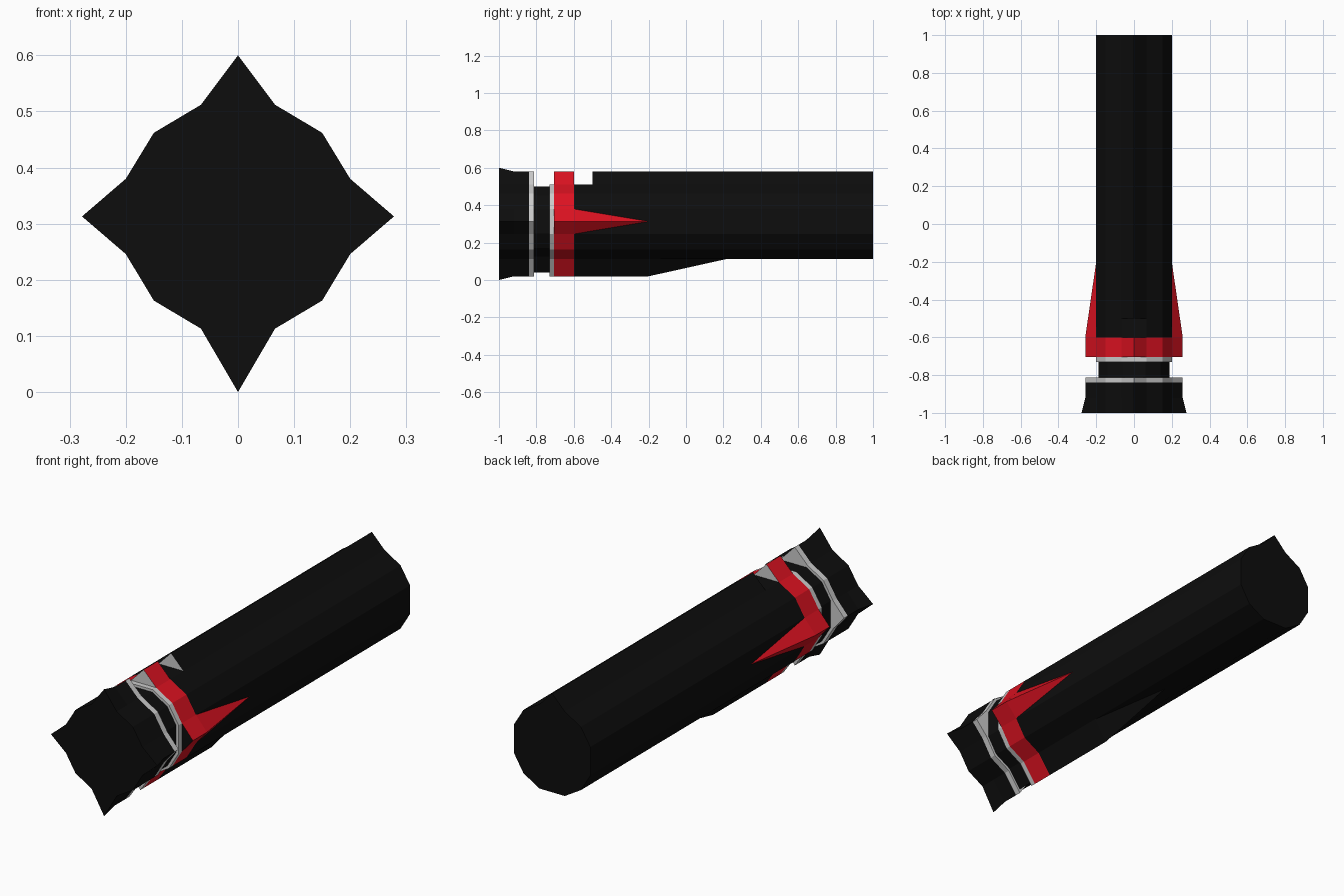
import bpy, bmesh

if "Cube" in bpy.data.objects:
    bpy.data.objects.remove(bpy.data.objects["Cube"])

def material(name, rgb):
    m = bpy.data.materials.new(name)
    m.diffuse_color = (*rgb, 1)
    m.use_nodes = True
    m.node_tree.nodes["Principled BSDF"].inputs["Base Color"].default_value = m.diffuse_color
    return m

BLACK = material("black", (0.004, 0.004, 0.004))
RED = material("red", (0.72, 0.006, 0.015))
ZC = 0.313

# star-shaped cross-section; ridge heights decide whether each point sticks out
def section(y, top=0.512, side=0.2, bottom=0.113, s=1.0):
    half = [(0.066, 0.512), (0.15, 0.462), (0.2, 0.38), None,
            (0.2, 0.246), (0.15, 0.163), (0.066, 0.113)]
    right = [(side, ZC) if p is None else (p[0] * s, ZC + (p[1] - ZC) * s) for p in half]
    pts = [(0, top)] + right + [(0, bottom)] + [(-x, z) for x, z in reversed(right)]
    return [(x, y, z) for x, z in pts]

def make(name, bm, mat):
    bmesh.ops.recalc_face_normals(bm, faces=bm.faces)
    me = bpy.data.meshes.new(name)
    bm.to_mesh(me)
    bm.free()
    if mat:
        me.materials.append(mat)
    ob = bpy.data.objects.new(name, me)
    bpy.context.collection.objects.link(ob)
    return ob

def loft(name, sections, mat=None, front=False, back=False):
    bm = bmesh.new()
    rings = [[bm.verts.new(p) for p in sec] for sec in sections]
    n = len(rings[0])
    for a, b in zip(rings, rings[1:]):
        for i in range(n):
            j = (i + 1) % n
            bm.faces.new((a[i], a[j], b[j], b[i]))
    if front:
        bm.faces.new(rings[0])
    if back:
        bm.faces.new(rings[-1])
    return make(name, bm, mat)

# ridge: triangular prism from y0 to y1 that tapers to an apex
def fin(name, base, tip, apex, y0, y1, mat):
    bm = bmesh.new()
    tri = [base[0], tip, base[1]]
    f = [bm.verts.new((x, y0, z)) for x, z in tri]
    e = bm.verts.new(apex)
    b = f
    if y1 > y0:
        b = [bm.verts.new((x, y1, z)) for x, z in tri]
        for i in (0, 1):
            bm.faces.new((f[i], f[i + 1], b[i + 1], b[i]))
    for i in (0, 1):
        bm.faces.new((b[i], b[i + 1], e))
    make(name, bm, mat)

def plate(name, y, pts, mat=None):
    bm = bmesh.new()
    bm.faces.new([bm.verts.new((x, y, z)) for x, z in pts])
    make(name, bm, mat)

STAR = dict(top=0.58, side=0.258, bottom=0.02)
KEEL = dict(bottom=0.02)

# flared front collar
loft("front_collar", [section(-1, 0.6, 0.278, 0.0), section(-0.92, **STAR),
                      section(-0.84, **STAR)], BLACK, front=True)
# grey rings either side of the recessed neck
loft("front_ring", [section(-0.84, **STAR), section(-0.812, **STAR)], back=True)
loft("neck", [section(y, 0.5, 0.188, 0.04, 0.94) for y in (-0.812, -0.73)], BLACK)
loft("rear_ring", [section(-0.73, **KEEL), section(-0.705, **KEEL)], front=True)
# red band with side fins
loft("red_band", [section(-0.705, **STAR), section(-0.6, **STAR)], RED)
TOP = [(-0.066, 0.512), (0, 0.58), (0.066, 0.512)]
for name, y in (("band_front_plate", -0.705), ("band_rear_plate", -0.6), ("ridge_front_plate", -0.5)):
    plate(name, y, TOP)
for label, s in (("right", 1), ("left", -1)):
    base = [(s * 0.2, 0.38), (s * 0.2, 0.246)]
    fin("red_fin_" + label, base, (s * 0.258, ZC), (s * 0.2, -0.2, ZC), -0.6, -0.6, RED)
    plate("band_side_plate_" + label, -0.705, [base[0], (s * 0.258, ZC), base[1]], BLACK)
# main body, ridged on top behind the notch
loft("body_notch", [section(-0.6), section(-0.5)], BLACK)
loft("body", [section(-0.5, top=0.58), section(1, top=0.58)], BLACK, back=True)
# underside keel fading into the body
fin("keel", [(-0.066, 0.113), (0.066, 0.113)], (0, 0.02), (0, 0.22, 0.113), -0.6, -0.2, BLACK)
